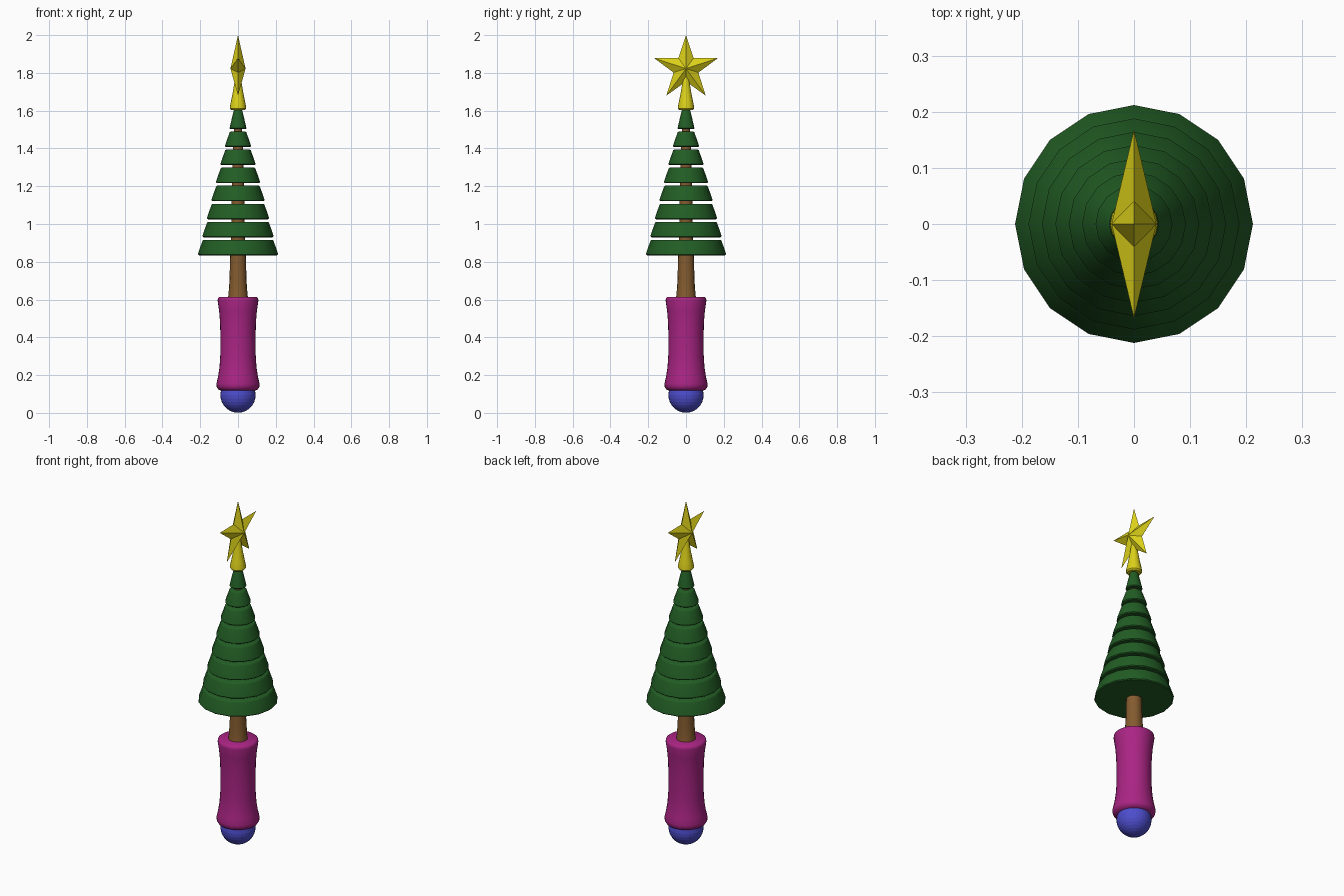
import bpy, bmesh, math

if "Cube" in bpy.data.objects:
    bpy.data.objects.remove(bpy.data.objects["Cube"])


def material(name, rgb):
    m = bpy.data.materials.new(name)
    m.diffuse_color = (*rgb, 1)
    m.use_nodes = True
    m.node_tree.nodes["Principled BSDF"].inputs["Base Color"].default_value = m.diffuse_color
    return m


GREEN = material("pine green", (0.016, 0.11, 0.018))
BROWN = material("trunk brown", (0.23, 0.105, 0.028))
PINK = material("grip magenta", (0.40, 0.018, 0.23))
BLUE = material("ball blue", (0.075, 0.075, 0.62))
YELLOW = material("star yellow", (0.72, 0.64, 0.01))


def finish(bm, name, mat, angle=None):
    bmesh.ops.recalc_face_normals(bm, faces=bm.faces)
    me = bpy.data.meshes.new(name)
    bm.to_mesh(me)
    bm.free()
    me.materials.append(mat)
    ob = bpy.data.objects.new(name, me)
    bpy.context.collection.objects.link(ob)
    if angle:
        bpy.ops.object.select_all(action='DESELECT')
        ob.select_set(True)
        bpy.context.view_layer.objects.active = ob
        bpy.ops.object.shade_smooth_by_angle(angle=math.radians(angle))
    return ob


def lathe(name, profile, mat, sides=16, angle=40):
    """Closed turned shape from (radius, z) points, capped at both ends."""
    bm = bmesh.new()
    rings = [[bm.verts.new((r * math.cos(2 * math.pi * i / sides),
                            r * math.sin(2 * math.pi * i / sides), z))
              for i in range(sides)] for r, z in profile]
    for a, b in zip(rings, rings[1:]):
        for i in range(sides):
            j = (i + 1) % sides
            bm.faces.new((a[i], a[j], b[j], b[i]))
    bm.faces.new(rings[0])
    bm.faces.new(rings[-1])
    return finish(bm, name, mat, angle)


# Ball at the foot
bm = bmesh.new()
bmesh.ops.create_uvsphere(bm, u_segments=32, v_segments=16, radius=0.093)
bmesh.ops.translate(bm, verts=bm.verts, vec=(0, 0, 0.094))
finish(bm, "foot_ball", BLUE)

# Waisted handle grip
lathe("handle_grip", [(0.085, 0.115), (0.105, 0.125), (0.113, 0.138), (0.114, 0.155),
                      (0.106, 0.19), (0.098, 0.24), (0.094, 0.30), (0.093, 0.40),
                      (0.095, 0.48), (0.100, 0.54), (0.108, 0.595), (0.106, 0.608),
                      (0.098, 0.614)], PINK, 32, 50)

# Tapered trunk with flared base
lathe("trunk", [(0.054, 0.60), (0.050, 0.63), (0.045, 0.70), (0.042, 0.82),
                (0.034, 1.0), (0.033, 1.2), (0.027, 1.4), (0.021, 1.52)], BROWN)

# Stacked foliage tiers
for k in range(8):
    z = 0.834 + 0.0955 * k
    r = 0.212 - 0.0239 * k
    if k < 7:
        top, h = r - 0.024, 0.082
    else:
        top, h = 0.022, 0.104
    lathe(f"foliage_tier_{k + 1}", [(r - 0.005, z), (r, z + 0.005), (r - 0.002, z + 0.014),
                                    (top + 0.002, z + h - 0.010), (top - 0.001, z + h - 0.003),
                                    (top - 0.006, z + h)], GREEN)

# Cone socket under the star
lathe("star_socket", [(0.036, 1.604), (0.043, 1.612), (0.042, 1.625), (0.036, 1.655),
                      (0.027, 1.70), (0.019, 1.75), (0.010, 1.80)], YELLOW)

# Five-pointed faceted star in the y-z plane
bm = bmesh.new()
CZ = 1.823
rim = []
for i in range(10):
    r = 0.177 if i % 2 == 0 else 0.069
    a = math.pi / 2 + i * math.pi / 5
    rim.append(bm.verts.new((0, r * math.cos(a), CZ + r * math.sin(a))))
for side in (-1, 1):
    hub = bm.verts.new((side * 0.04, 0, CZ))
    for i in range(10):
        bm.faces.new((rim[i], rim[(i + 1) % 10], hub))
finish(bm, "star", YELLOW)
